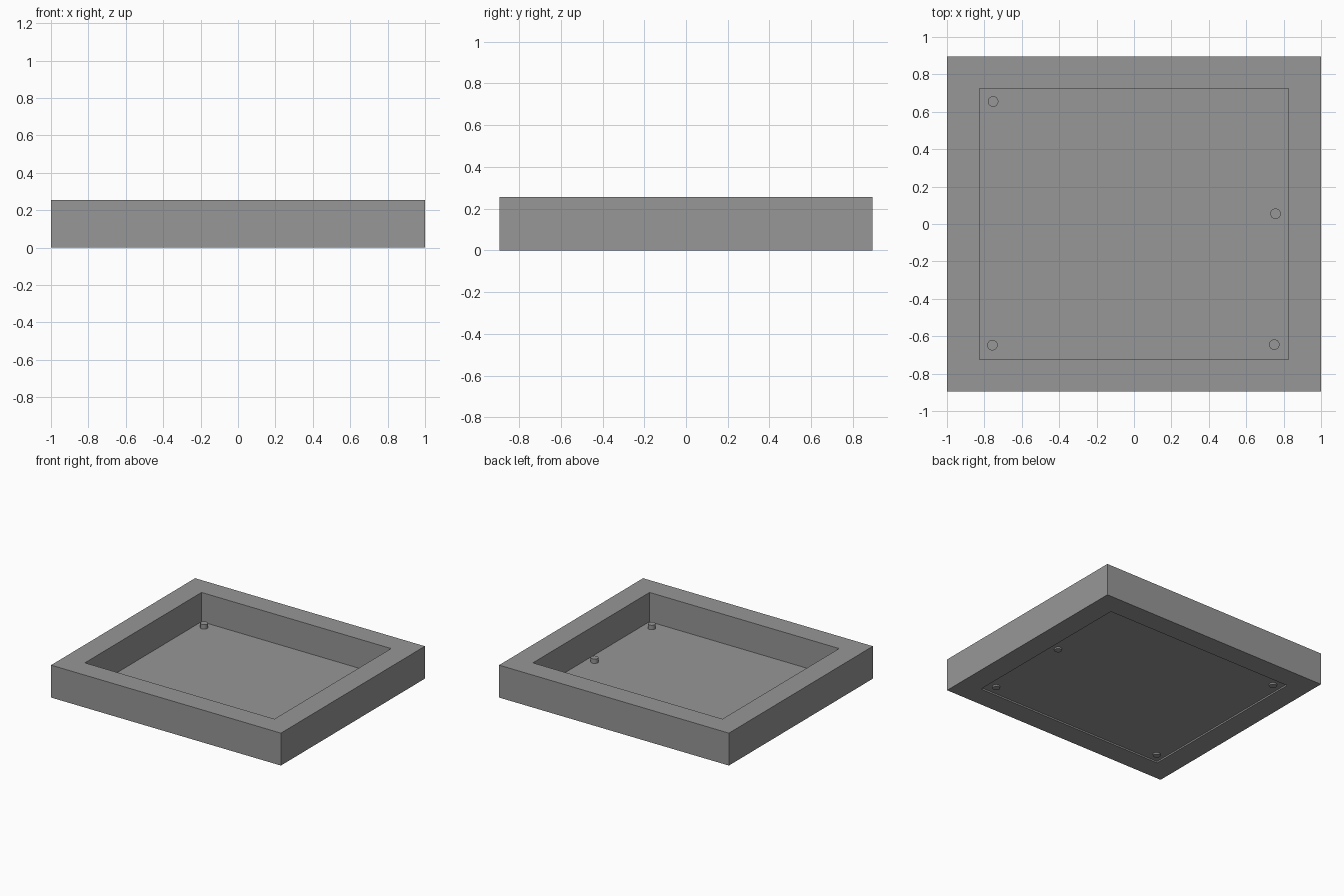
import bpy, bmesh

if "Cube" in bpy.data.objects:
    bpy.data.objects.remove(bpy.data.objects["Cube"])

grey = bpy.data.materials.new("plain grey")
grey.diffuse_color = (0.31, 0.31, 0.31, 1)
grey.use_nodes = True
grey.node_tree.nodes["Principled BSDF"].inputs["Base Color"].default_value = grey.diffuse_color

HX, HY, HEIGHT = 1.0, 0.895, 0.255          # outer half sizes and height
IX, IY = 0.825, 0.725                       # opening half sizes
FLOOR_LOW, FLOOR_TOP = 0.012, 0.025         # floor is slightly recessed below


def add_object(name, bm):
    bmesh.ops.recalc_face_normals(bm, faces=bm.faces)
    mesh = bpy.data.meshes.new(name)
    bm.to_mesh(mesh)
    bm.free()
    mesh.materials.append(grey)
    obj = bpy.data.objects.new(name, mesh)
    bpy.context.collection.objects.link(obj)
    return obj


def rectangle(bm, hx, hy, z):
    return [bm.verts.new((sx * hx, sy * hy, z))
            for sx, sy in ((-1, -1), (1, -1), (1, 1), (-1, 1))]


# Thick rectangular frame: four rings of corners joined in a closed loop
bm = bmesh.new()
rings = [rectangle(bm, HX, HY, 0), rectangle(bm, HX, HY, HEIGHT),
         rectangle(bm, IX, IY, HEIGHT), rectangle(bm, IX, IY, 0)]
for r in range(4):
    a, b = rings[r], rings[(r + 1) % 4]
    for i in range(4):
        j = (i + 1) % 4
        bm.faces.new((a[i], a[j], b[j], b[i]))
add_object("frame", bm)

# Thin floor panel inside the frame
bm = bmesh.new()
bmesh.ops.create_cube(bm, size=1)
for v in bm.verts:
    v.co.x *= 2 * IX
    v.co.y *= 2 * IY
    v.co.z = FLOOR_TOP if v.co.z > 0 else FLOOR_LOW
add_object("floor_panel", bm)

# Small round pegs passing through the floor
PEG_TOP = 0.06
for k, (x, y) in enumerate([(-0.753, 0.655), (-0.757, -0.648),
                            (0.75, -0.645), (0.757, 0.055)]):
    bm = bmesh.new()
    bmesh.ops.create_cone(bm, cap_ends=True, segments=32, radius1=0.028,
                          radius2=0.028, depth=PEG_TOP)
    bmesh.ops.translate(bm, verts=bm.verts, vec=(x, y, PEG_TOP / 2))
    for f in bm.faces:
        f.smooth = len(f.verts) == 4
    for e in bm.edges:
        e.smooth = e.calc_face_angle(0) < 0.6
    add_object(f"peg_{k + 1}", bm)
